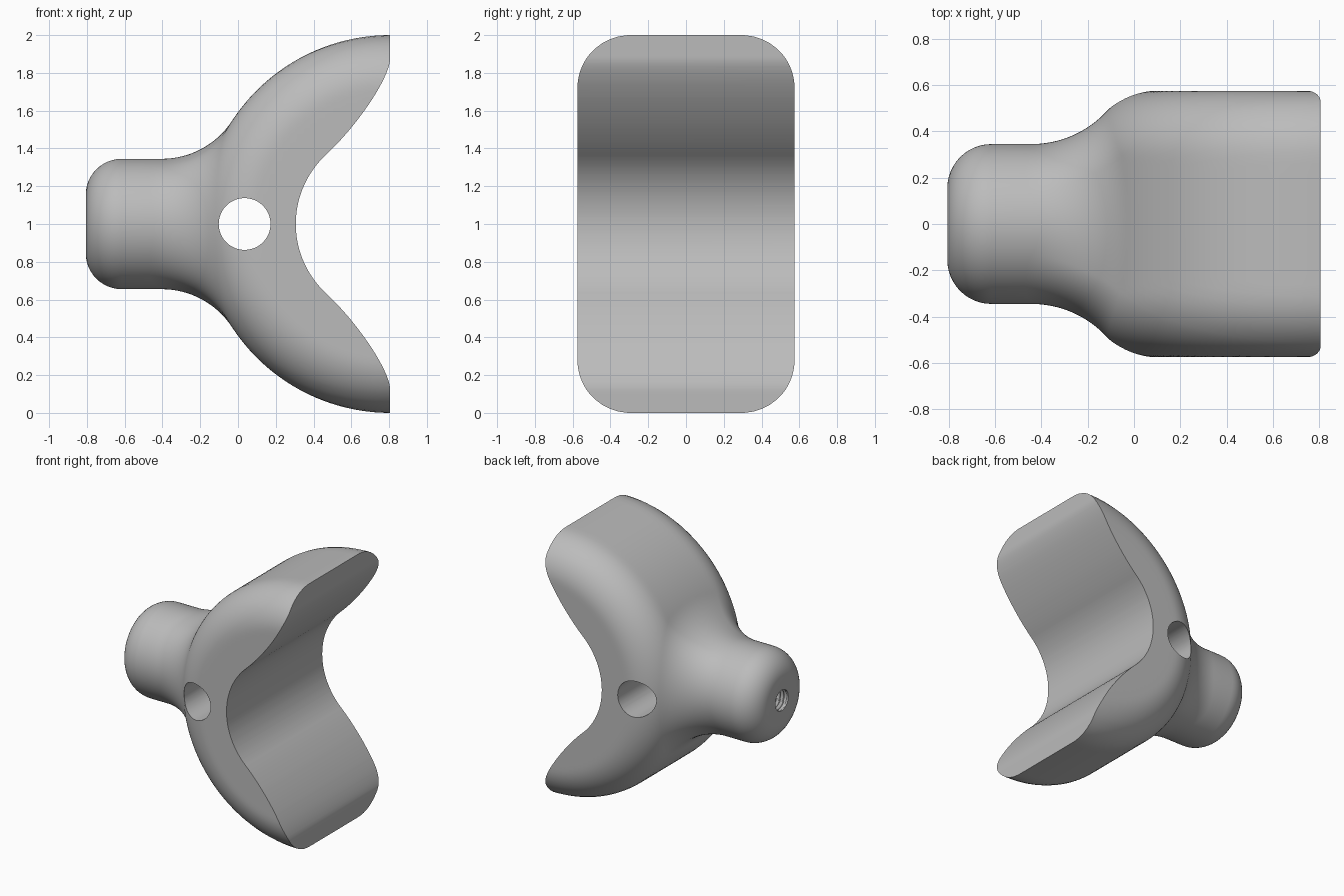
import bpy, bmesh, math
from mathutils import Vector

if "Cube" in bpy.data.objects:
    bpy.data.objects.remove(bpy.data.objects["Cube"])

END = 0.806        # half length along x
STEM_R = 0.345     # stem radius
STEM_ROUND = 0.19  # rounding of the stem end
DISC_R = 1.0       # outer radius of the forked head
HALF_W = 0.575     # half width of the head
EDGE = 0.28        # rounding of the head's outer edges
FILLET = 0.445     # fillet between stem and head
BORE_R, PITCH, BORE_DEPTH = 0.078, 0.03, 0.42
COLS = 192

grey = bpy.data.materials.new("plain grey")
grey.use_nodes = True
grey.diffuse_color = (0.5, 0.5, 0.5, 1)
grey.node_tree.nodes["Principled BSDF"].inputs["Base Color"].default_value = (0.5, 0.5, 0.5, 1)


def head_distance(p):
    """Signed distance to a disc with rounded edges, axis along y."""
    a = math.hypot(p.x - END, p.z) - (DISC_R - EDGE)
    b = abs(p.y) - (HALF_W - EDGE)
    return math.hypot(max(a, 0), max(b, 0)) + min(max(a, b), 0) - EDGE


def bisect(f, inside, outside):
    for _ in range(36):
        mid = (inside + outside) / 2
        if f(mid) < 0:
            inside = mid
        else:
            outside = mid
    return (inside + outside) / 2


def ray(x, s, angle):
    return Vector((x, s * math.cos(angle), s * math.sin(angle)))


def column(angle):
    """One line of the surface from bore floor to the head's open end."""
    pts = []
    # threaded bore
    steps = int(BORE_DEPTH / PITCH * 6)
    for i in range(steps + 1):
        depth = BORE_DEPTH * (1 - i / steps)
        phase = (depth / PITCH + angle / math.tau) % 1
        fade = min(1, depth / PITCH, (BORE_DEPTH - depth) / PITCH)
        wave = abs(2 * phase - 1) - 0.5
        pts.append(ray(-END + depth, BORE_R + 0.018 * wave * fade, angle))
    # rounded stem end
    for i in range(13):
        t = i / 12 * math.pi / 2
        pts.append(ray(-END + STEM_ROUND * (1 - math.cos(t)),
                       STEM_R - STEM_ROUND * (1 - math.sin(t)), angle))
    # rolling ball fillet
    ring = STEM_R + FILLET
    cx = bisect(lambda x: head_distance(ray(x, ring, angle)) - FILLET, 0.3, -1.2)
    c = ray(cx, ring, angle)
    h = 1e-4
    grad = Vector([head_distance(c + d) - head_distance(c - d) for d in
                   (Vector((h, 0, 0)), Vector((0, h, 0)), Vector((0, 0, h)))])
    to_stem, to_head = -ray(0, 1, angle), -grad.normalized()
    for i in range(17):
        pts.append(c + FILLET * to_stem.slerp(to_head, i / 16))
    # outer surface of the head
    start = pts[-1]
    phi = math.atan2(start.z, start.y)
    for i in range(1, 29):
        x = start.x + (END - start.x) * (i / 28) ** 1.4
        s = bisect(lambda v: head_distance(ray(x, v, phi)), 0.0, 1.5)
        pts.append(ray(x, s, phi))
    return pts


def finish(name, bm):
    bmesh.ops.recalc_face_normals(bm, faces=bm.faces)
    me = bpy.data.meshes.new(name)
    bm.to_mesh(me)
    bm.free()
    me.materials.append(grey)
    ob = bpy.data.objects.new(name, me)
    bpy.context.collection.objects.link(ob)
    ob.location.z = 1
    return ob


def prism(name, outline, half):
    """Extrude an x-z outline along y."""
    bm = bmesh.new()
    face = bm.faces.new([bm.verts.new((x, -half, z)) for x, z in outline])
    new = bmesh.ops.extrude_face_region(bm, geom=[face])["geom"]
    bmesh.ops.translate(bm, vec=(0, 2 * half, 0),
                        verts=[v for v in new if isinstance(v, bmesh.types.BMVert)])
    return finish(name, bm)


# forked body with its stem
bm = bmesh.new()
grid = [[bm.verts.new(p) for p in column(math.tau * (k + 0.5) / COLS)] for k in range(COLS)]
for k in range(COLS):
    a, b = grid[k], grid[(k + 1) % COLS]
    for i in range(len(a) - 1):
        bm.faces.new((a[i], b[i], b[i + 1], a[i + 1]))
bm.faces.new([col[0] for col in grid])
bm.faces.new([col[-1] for col in grid])
body = finish("forked_body", bm)

# saddle cut between the arms: round bottom, then a curve up to each tip
half_cut = []
for i in range(25):
    t = math.radians(47.5) * i / 24
    half_cut.append((END - 0.5 * math.cos(t), 0.5 * math.sin(t)))
p0 = Vector(half_cut[-1])
p1, p2, p3 = Vector((0.64, 0.53)), Vector((END, 0.78)), Vector((END, 0.88))
for i in range(1, 25):
    t = i / 24
    u = 1 - t
    half_cut.append(tuple(p0 * u**3 + p1 * 3 * u * u * t + p2 * 3 * u * t * t + p3 * t**3))
half_cut.append((1.2, 0.88))
outline = half_cut + [(x, -z) for x, z in reversed(half_cut[1:])]
saddle = prism("saddle_cutter", outline, 0.8)

# cross hole through the head
hole = prism("hole_cutter", [(0.035 + 0.137 * math.cos(math.tau * i / 64),
                              0.137 * math.sin(math.tau * i / 64)) for i in range(64)], 0.8)

bpy.context.view_layer.objects.active = body
for cutter in (saddle, hole):
    cutter.hide_render = True
    mod = body.modifiers.new(cutter.name, "BOOLEAN")
    mod.operation = "DIFFERENCE"
    mod.solver = "EXACT"
    mod.object = cutter
    bpy.ops.object.modifier_apply(modifier=mod.name)
    bpy.data.objects.remove(cutter)

bpy.ops.object.select_all(action="DESELECT")
body.select_set(True)
bpy.ops.object.shade_smooth_by_angle(angle=math.radians(30))
